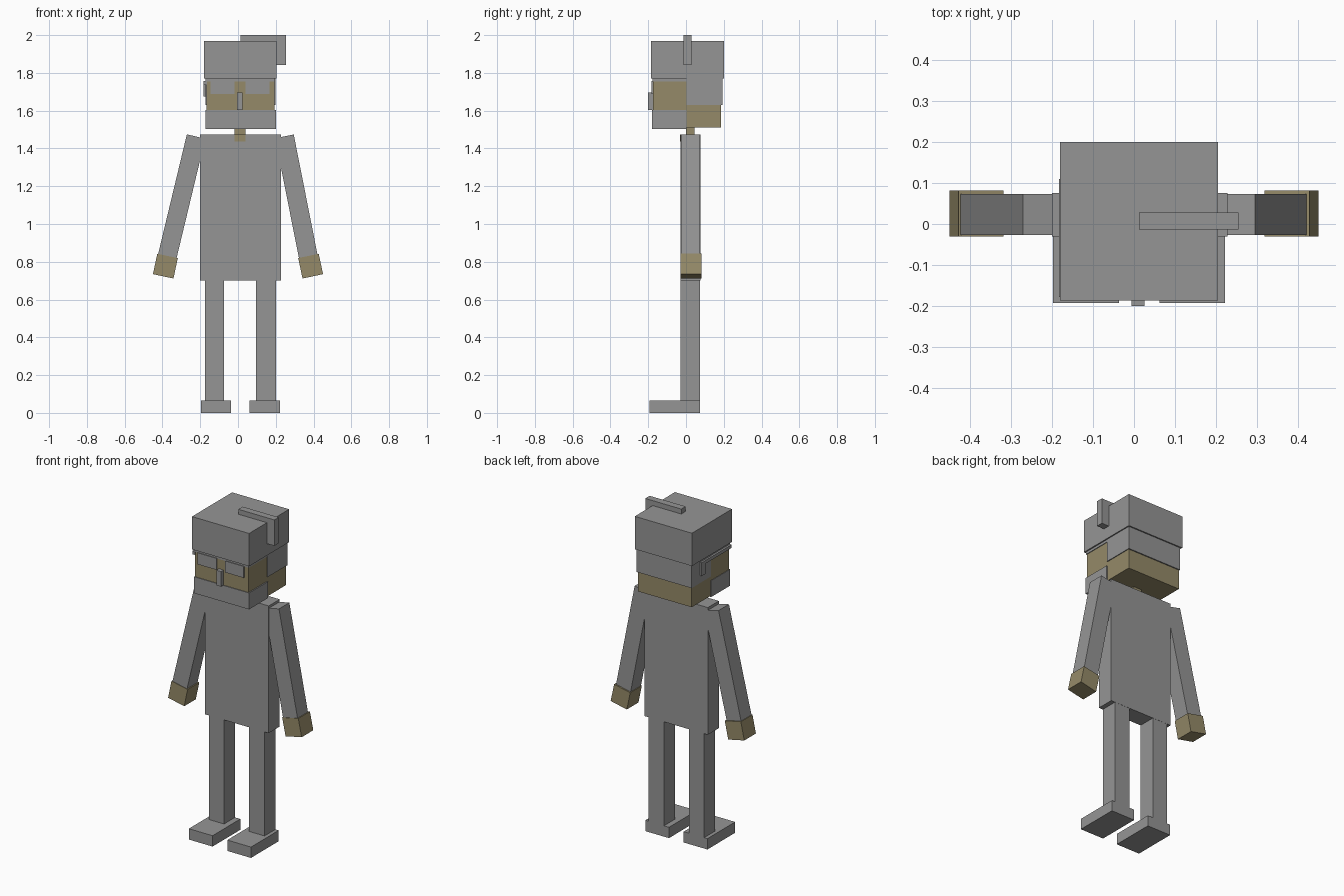
import bpy
from math import atan2
from mathutils import Vector

old = bpy.data.objects.get("Cube")
if old:
    bpy.data.objects.remove(old, do_unlink=True)


def material(name, rgb):
    mat = bpy.data.materials.new(name)
    mat.use_nodes = True
    mat.diffuse_color = (*rgb, 1)
    bsdf = next(n for n in mat.node_tree.nodes if n.type == 'BSDF_PRINCIPLED')
    bsdf.inputs["Base Color"].default_value = (*rgb, 1)
    return mat


GREY = material("grey", (0.3, 0.3, 0.3))
SKIN = material("tan skin", (0.3, 0.255, 0.14))


def block(name, x, y, z, mat=GREY):
    """Box given by its (low, high) range on each axis."""
    bpy.ops.mesh.primitive_cube_add(size=1, location=[sum(r) / 2 for r in (x, y, z)])
    ob = bpy.context.object
    ob.name = name
    ob.dimensions = [r[1] - r[0] for r in (x, y, z)]
    bpy.ops.object.transform_apply(location=False, rotation=False, scale=True)
    ob.data.materials.append(mat)
    return ob


def limb(name, top, bottom, width, y, mat):
    """Square bar between two (x, z) points."""
    a, b = Vector(top), Vector(bottom)
    half = (a - b).length / 2
    ob = block(name, (-width / 2, width / 2), y, (-half, half), mat)
    mid = (a + b) / 2
    ob.location.x, ob.location.z = mid
    ob.rotation_euler.y = atan2(a.x - b.x, a.y - b.y)


# Torso and neck
block("torso", (-0.2, 0.228), (-0.03, 0.076), (0.7, 1.475))
block("neck", (-0.018, 0.04), (0, 0.045), (1.44, 1.52), SKIN)
block("open_collar", (-0.018, 0.04), (-0.033, -0.028), (1.437, 1.475), SKIN)

# Legs and feet
for side, leg_x, foot_x in (("right", (-0.175, -0.073), (-0.197, -0.037)),
                            ("left", (0.096, 0.2), (0.062, 0.222))):
    block(side + "_leg", leg_x, (-0.03, 0.075), (0.06, 0.71))
    block(side + "_foot", foot_x, (-0.192, 0.075), (0, 0.066))

# Arms and hands
for side, shoulder, wrist in (("right", (-0.222, 1.463), (-0.376, 0.822)),
                              ("left", (0.246, 1.464), (0.373, 0.822))):
    limb(side + "_arm", shoulder, wrist, 0.1, (-0.027, 0.073), GREY)
    sign = -1 if side == "right" else 1
    limb(side + "_hand", (sign * 0.373, 0.831), (sign * 0.396, 0.723),
         0.111, (-0.03, 0.082), SKIN)

# Head with beard, hair and nose
block("head", (-0.168, 0.193), (-0.175, 0.185), (1.51, 1.757), SKIN)
block("beard", (-0.171, 0.2), (-0.179, 0.003), (1.503, 1.603))
block("back_hair", (-0.172, 0.198), (0.003, 0.192), (1.63, 1.775))
block("hair_cap", (-0.171, 0.197), (-0.178, 0.19), (1.755, 1.78))
block("nose", (-0.006, 0.025), (-0.2, -0.17), (1.603, 1.695))

# Glasses: two lenses and one temple with a hook
for side, x in (("right", (-0.145, -0.018)), ("left", (0.04, 0.166))):
    block(side + "_lens", x, (-0.182, -0.174), (1.687, 1.757))
block("glasses_temple", (-0.183, -0.165), (-0.178, 0.11), (1.737, 1.757))
block("glasses_hook", (-0.183, -0.165), (0.07, 0.11), (1.675, 1.74))

# Hat with a folded tassel
block("hat", (-0.18, 0.205), (-0.186, 0.2), (1.77, 1.97))
block("tassel_top", (0.012, 0.255), (-0.014, 0.028), (1.965, 2.0))
block("tassel_drop", (0.203, 0.255), (-0.014, 0.028), (1.842, 1.99))
